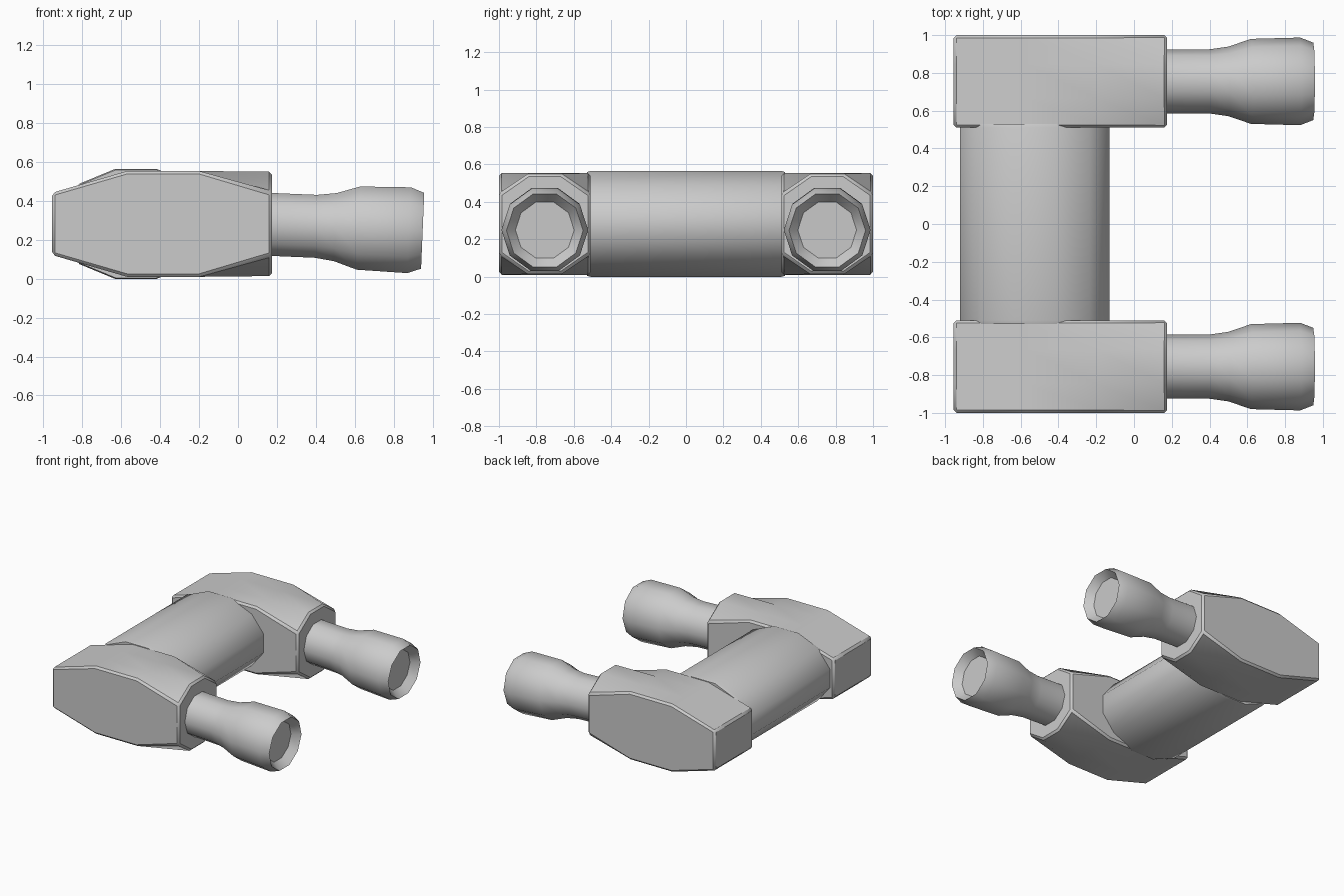
import bpy
from math import cos, sin, pi, radians

if "Cube" in bpy.data.objects:
    bpy.data.objects.remove(bpy.data.objects["Cube"])


def loft(name, rings, smooth=40):
    """Join matching rings of points into a closed, capped body."""
    n = len(rings[0])
    verts = [p for ring in rings for p in ring]
    faces = [tuple(range(n))[::-1],
             tuple(range((len(rings) - 1) * n, len(rings) * n))]
    for r in range(len(rings) - 1):
        for i in range(n):
            j = (i + 1) % n
            faces.append((r * n + i, r * n + j, (r + 1) * n + j, (r + 1) * n + i))
    mesh = bpy.data.meshes.new(name)
    mesh.from_pydata(verts, [], faces)
    ob = bpy.data.objects.new(name, mesh)
    bpy.context.collection.objects.link(ob)
    bpy.ops.object.select_all(action='DESELECT')
    ob.select_set(True)
    bpy.context.view_layer.objects.active = ob
    bpy.ops.object.mode_set(mode='EDIT')
    bpy.ops.mesh.select_all(action='SELECT')
    bpy.ops.mesh.normals_make_consistent(inside=False)
    bpy.ops.object.mode_set(mode='OBJECT')
    bpy.ops.object.shade_smooth_by_angle(angle=radians(smooth))
    return ob


ZC = 0.282   # height of the centre line
YC = 0.755   # distance of each side block from the middle

# Cross bar: elliptical twelve-sided section running along y
bar_rings = []
for y, k in ((-0.53, 0.98), (-0.51, 1), (0.51, 1), (0.53, 0.98)):
    bar_rings.append([(-0.525 + 0.409 * k * cos(a), y, ZC + 0.293 * k * sin(a))
                      for a in (pi / 12 + i * pi / 6 for i in range(12))])
loft("cross_bar", bar_rings)


def block_ring(x, yc, top, side):
    """Eight points: a box section when side == top, an octagon otherwise."""
    w, f = 0.245, 0.09
    pts = [(w, -side), (w, side), (f, top), (-f, top),
           (-w, side), (-w, -side), (-f, -top), (f, -top)]
    return [(x, yc + y, ZC + z) for y, z in pts]


# Grip profile: distance along the axis, radius; last point is the recessed end
GRIP = [(0, 0.17), (0.27, 0.17), (0.37, 0.184), (0.49, 0.225),
        (0.75, 0.232), (0.82, 0.205), (0.76, 0.157)]
TILT = 0.042

for label, s in (("front", -1), ("back", 1)):
    yc = s * YC
    # Side block: wedge at the rear, box in the middle, octagon at the grip end
    block = loft(label + "_block", [
        block_ring(-0.955, yc, 0.16, 0.16),
        block_ring(-0.57, yc, 0.272, 0.272),
        block_ring(-0.20, yc, 0.272, 0.272),
        block_ring(0.175, yc, 0.268, 0.16)])
    bev = block.modifiers.new("edge_bevel", 'BEVEL')
    bev.width = 0.015
    bev.segments = 1
    bev.limit_method = 'ANGLE'
    bev.angle_limit = radians(42)

    # Flared ten-sided grip, tipped slightly downwards, with a hollow end
    rings = []
    for d, r in GRIP:
        ring = []
        for i in range(10):
            a = i * pi / 5
            u, v = r * cos(a), r * sin(a)
            ring.append((0.13 + d * cos(TILT) + v * sin(TILT), yc + u,
                         0.281 - d * sin(TILT) + v * cos(TILT)))
        rings.append(ring)
    loft(label + "_grip", rings)
